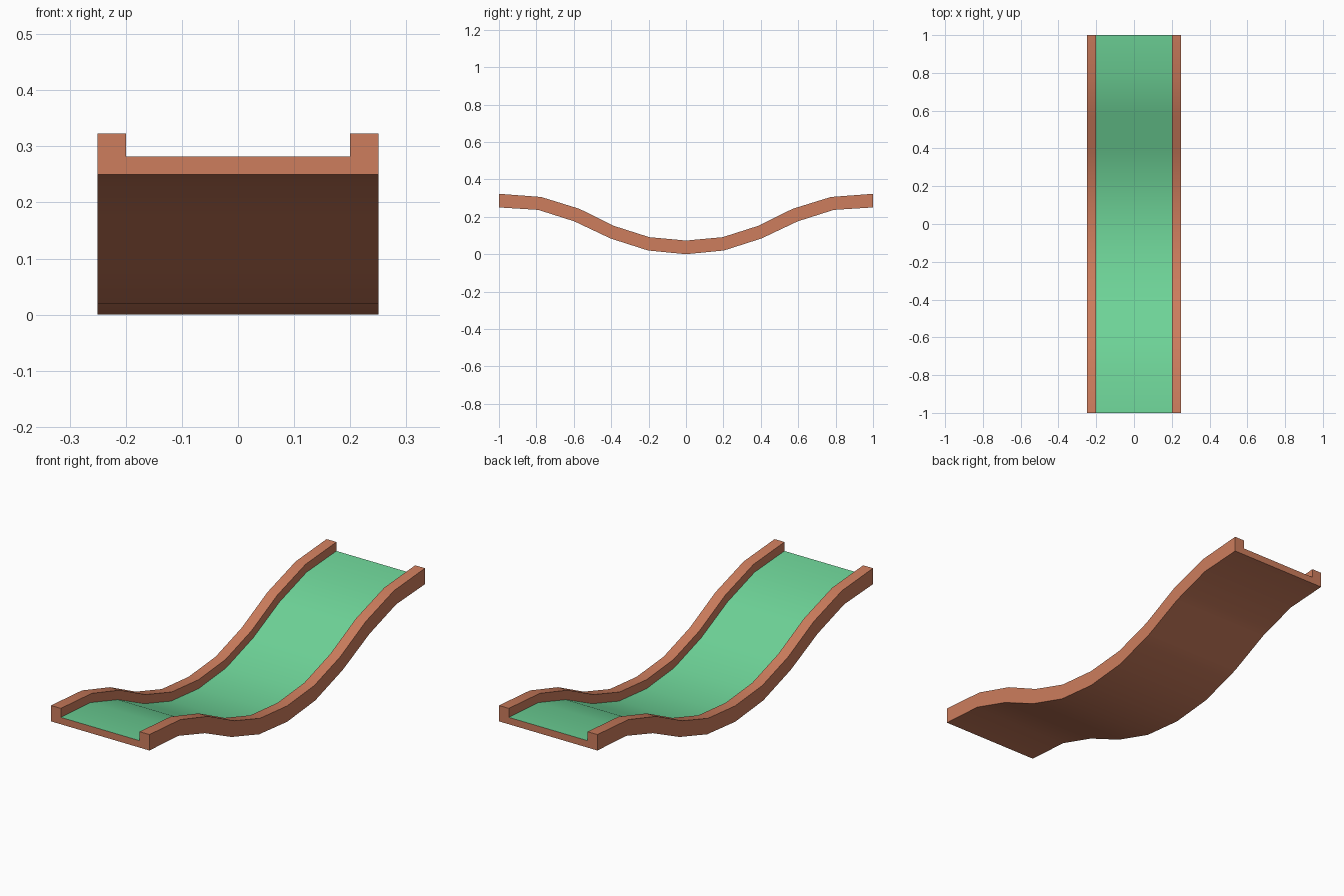
import bpy, bmesh, math

if "Cube" in bpy.data.objects:
    bpy.data.objects.remove(bpy.data.objects["Cube"])


def make_material(name, rgb):
    m = bpy.data.materials.new(name)
    lin = [((c / 255 + 0.055) / 1.055) ** 2.4 for c in rgb]
    m.diffuse_color = (*lin, 1)
    m.use_nodes = True
    m.node_tree.nodes["Principled BSDF"].inputs["Base Color"].default_value = m.diffuse_color
    return m


wood = make_material("brown wood", (205, 125, 93))
felt = make_material("green felt", (110, 212, 152))

# Half path from the middle outward: (bottom y, bottom z, top y, top z)
half = [
    (0.0, 0.0, 0.0, 0.073),
    (0.203, 0.02, 0.196, 0.091),
    (0.403, 0.084, 0.384, 0.151),
    (0.598, 0.176, 0.571, 0.243),
    (0.79, 0.237, 0.775, 0.306),
    (1.0, 0.25, 1.0, 0.323),
]
path = [(-a, b, -c, d) for a, b, c, d in reversed(half[1:])] + half

# Channel cross-section: (x, height fraction between bottom and rim)
FLOOR = 0.435
section = [(-0.25, 0), (0.25, 0), (0.25, 1), (0.2, 1),
           (0.2, FLOOR), (-0.2, FLOOR), (-0.2, 1), (-0.25, 1)]
FLOOR_SIDE = 4  # section edge that forms the playing surface

# Sweep the channel along the dipping path
bm = bmesh.new()
rings = []
for by, bz, ty, tz in path:
    rings.append([bm.verts.new((x, by + (ty - by) * t, bz + (tz - bz) * t))
                  for x, t in section])
n = len(section)
for r0, r1 in zip(rings, rings[1:]):
    for i in range(n):
        j = (i + 1) % n
        f = bm.faces.new((r0[i], r0[j], r1[j], r1[i]))
        f.material_index = 1 if i == FLOOR_SIDE else 0

# Flat end caps
bm.faces.new(rings[0])
bm.faces.new(rings[-1])
bmesh.ops.recalc_face_normals(bm, faces=bm.faces)

mesh = bpy.data.meshes.new("dipped_lane")
bm.to_mesh(mesh)
bm.free()
mesh.materials.append(wood)
mesh.materials.append(felt)
lane = bpy.data.objects.new("dipped_lane", mesh)
bpy.context.collection.objects.link(lane)

# Smooth along the curve, sharp at the corners
bpy.context.view_layer.objects.active = lane
lane.select_set(True)
bpy.ops.object.shade_smooth_by_angle(angle=math.radians(30))
